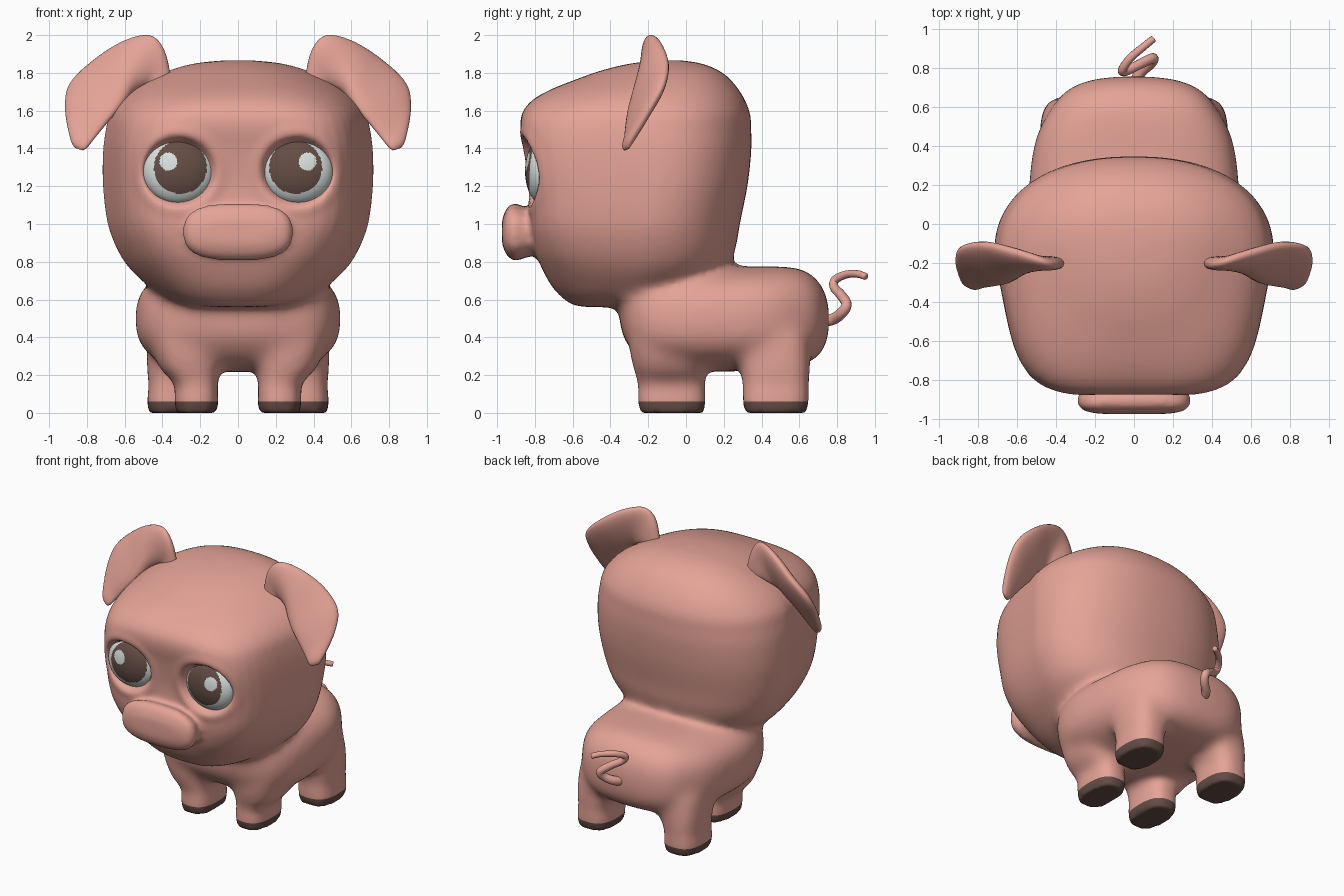
import bpy, bmesh, math
from mathutils import Vector

if "Cube" in bpy.data.objects:
    bpy.data.objects.remove(bpy.data.objects["Cube"])


def material(name, col):
    m = bpy.data.materials.new(name)
    m.diffuse_color = (*col, 1)
    m.use_nodes = True
    m.node_tree.nodes["Principled BSDF"].inputs["Base Color"].default_value = m.diffuse_color
    return m


PINK = material("pink skin", (0.79, 0.37, 0.31))
BROWN = material("dark brown", (0.13, 0.075, 0.06))
WHITE = material("eye white", (0.70, 0.76, 0.73))


def spline(rows, steps):
    """Catmull-Rom interpolation through rows of numbers."""
    out = []
    n = len(rows)
    for i in range(n - 1):
        p = [rows[max(0, min(n - 1, i + k))] for k in (-1, 0, 1, 2)]
        for s in range(steps):
            t = s / steps
            out.append([0.5 * (2 * b + (c - a) * t + (2 * a - 5 * b + 4 * c - d) * t * t
                               + (3 * b - a - 3 * c + d) * t ** 3) for a, b, c, d in zip(*p)])
    out.append(list(rows[-1]))
    return out


def unit(k, count, n):
    """Point on a unit superellipse."""
    a = 2 * math.pi * k / count
    c, s = math.cos(a), math.sin(a)
    r = (abs(c) ** n + abs(s) ** n) ** (-1 / n)
    return c * r, s * r


def loft(name, rings, mats):
    bm = bmesh.new()
    vs = [[bm.verts.new(p) for p in ring] for ring in rings]
    m = len(vs[0])
    for a, b in zip(vs, vs[1:]):
        for i in range(m):
            bm.faces.new((a[i], a[(i + 1) % m], b[(i + 1) % m], b[i]))
    bm.faces.new(vs[0])
    bm.faces.new(vs[-1])
    bmesh.ops.recalc_face_normals(bm, faces=bm.faces)
    me = bpy.data.meshes.new(name)
    bm.to_mesh(me)
    bm.free()
    ob = bpy.data.objects.new(name, me)
    bpy.context.collection.objects.link(ob)
    for mat in mats:
        me.materials.append(mat)
    me.shade_smooth()
    return ob


# Head: horizontal slices (z, half width, front y, back y, front squareness)
head_rows = [(.560, .16, -.54, -.30, 3), (.573, .27, -.60, -.22, 3), (.61, .38, -.655, -.10, 3),
             (.67, .475, -.71, .08, 3.2), (.76, .575, -.76, .21, 3.6), (.86, .64, -.80, .26, 4.2),
             (1.0, .69, -.825, .285, 5), (1.2, .715, -.825, .325, 6), (1.38, .715, -.85, .345, 6),
             (1.5, .70, -.875, .345, 5), (1.58, .68, -.87, .34, 4.2), (1.65, .63, -.82, .315, 3.6),
             (1.71, .56, -.72, .28, 3.1), (1.77, .46, -.57, .23, 2.7), (1.815, .36, -.44, .17, 2.5),
             (1.85, .23, -.29, .08, 2.4), (1.866, .08, -.14, -.02, 2.3)]


def head_ring(z, w, f, b, n):
    yc = f + 0.58 * (b - f)
    pts = []
    for k in range(72):
        front = k >= 36
        x, y = unit(k, 72, n if front else 2.3)
        taper = 1 + 0.18 * y if front else 1
        pts.append((x * w * taper, yc + y * ((yc - f) if front else (b - yc)), z))
    return pts


parts = [loft("head", [head_ring(*r) for r in spline(head_rows, 4)], [PINK])]

# Body: slices along y (y, half width, top z, bottom z)
body_rows = [(-.35, .20, .66, .46), (-.31, .38, .70, .36), (-.2, .49, .75, .26), (0, .54, .78, .22),
             (.25, .535, .775, .22), (.45, .50, .775, .23), (.6, .42, .765, .25), (.69, .34, .71, .29),
             (.74, .22, .63, .36), (.757, .08, .55, .44)]


def slice_y(y, w, top, bot, n):
    return [(x * w, y, (top + bot) / 2 + z * (top - bot) / 2) for x, z in (unit(k, 64, n) for k in range(64))]


parts.append(loft("body", [slice_y(*r, 2.8) for r in spline(body_rows, 4)], [PINK]))

# Snout: rounded slab, slices along y
snout_rows = [(-.70, .24, 1.07, .84), (-.84, .27, 1.085, .825), (-.90, .29, 1.11, .805),
              (-.94, .28, 1.095, .825), (-.965, .235, 1.05, .865), (-.975, .15, 1.01, .91)]
parts.append(loft("snout", [slice_y(*r, 2.8) for r in spline(snout_rows, 4)], [PINK]))

# Legs: horizontal slices (z, centre x, centre y, half x, half y)
front_leg = [(0, .22, -.075, .108, .168), (.06, .22, -.075, .115, .178), (.16, .225, -.077, .118, .178),
             (.25, .26, -.085, .165, .20), (.42, .28, -.09, .20, .22)]
rear_leg = [(0, .35, .475, .122, .163), (.06, .35, .475, .13, .173), (.16, .345, .475, .128, .175),
            (.25, .33, .47, .155, .19), (.42, .30, .46, .18, .19)]
for name, rows in (("front_leg", front_leg), ("rear_leg", rear_leg)):
    for side in (-1, 1):
        rings = [[(side * (cx + x * hx), cy + y * hy, z) for x, y in (unit(k, 40, 2.7) for k in range(40))]
                 for z, cx, cy, hx, hy in spline(rows, 4)]
        parts.append(loft(name, rings, [PINK]))

# Fuse head, body, snout and legs into one skin
bpy.ops.object.select_all(action='DESELECT')
for p in parts:
    p.select_set(True)
skin = parts[0]
bpy.context.view_layer.objects.active = skin
bpy.ops.object.join()
skin.name = "pig_skin"
mod = skin.modifiers.new("fuse", 'REMESH')
mod.mode = 'VOXEL'
mod.voxel_size = 0.018
bpy.ops.object.modifier_apply(modifier=mod.name)

# Soften everything a little, the neck, shoulders and hips a lot
group = skin.vertex_groups.new(name="blend")
for v in skin.data.vertices:
    x, y, z = v.co
    low = max(0, min(1, (z - .13) / .12))
    high = max(0, min(1, (1.0 - z) / .15))
    back = max(0, min(1, (y + .6) / .15))
    group.add([v.index], low * high * back, 'REPLACE')
for its, grp in ((8, ""), (50, "blend")):
    mod = skin.modifiers.new("soften", 'SMOOTH')
    mod.factor = 0.5
    mod.iterations = its
    mod.vertex_group = grp
    bpy.ops.object.modifier_apply(modifier=mod.name)
skin.data.materials.clear()
skin.data.materials.append(PINK)
skin.data.materials.append(BROWN)

# Eye sockets pressed in with a soft rim, and brown hooves below a cut
EYE = Vector((.315, -.762, 1.28))
bm = bmesh.new()
bm.from_mesh(skin.data)
for v in bm.verts:
    if v.co.y < -.55:
        d = math.hypot((abs(v.co.x) - EYE.x) / 1.06, v.co.z - EYE.z)
        t = max(0, min(1, (d - .14) / .05))
        v.co.y += .07 * (1 - t * t * (3 - 2 * t)) - .008 * math.exp(-((d - .21) / .03) ** 2)
bmesh.ops.bisect_plane(bm, geom=bm.verts[:] + bm.edges[:] + bm.faces[:], plane_co=(0, 0, .06), plane_no=(0, 0, 1))
for f in bm.faces:
    f.material_index = 1 if f.calc_center_median().z < .06 else 0
    f.smooth = True
bm.to_mesh(skin.data)
bm.free()

# Eyes: flattened balls with iris and highlight chosen by distance
for side in (-1, 1):
    bpy.ops.mesh.primitive_uv_sphere_add(segments=96, ring_count=64, radius=1, rotation=(math.pi / 2, 0, 0))
    eye = bpy.context.object
    eye.name = "eye"
    bpy.ops.object.transform_apply(rotation=True)
    for v in eye.data.vertices:
        v.co = (side * EYE.x + v.co.x * .187, EYE.y + v.co.y * .09, EYE.z + v.co.z * .172)
    for mat in (WHITE, BROWN):
        eye.data.materials.append(mat)
    for f in eye.data.polygons:
        x, y, z = f.center
        iris = math.hypot(side * x - .305, z - 1.30) < .14 and y < EYE.y
        shine = math.hypot(side * x - .368, z - 1.33) < .047
        f.material_index = 1 if iris and not shine else 0
    eye.data.shade_smooth()

# Ears: folded flaps, each station an outer edge point, inner edge point and half thickness
ear_rows = [(.35, -.20, 1.75, .45, -.20, 1.64, .03), (.39, -.21, 1.92, .47, -.19, 1.73, .035),
            (.47, -.19, 2.0, .54, -.215, 1.71, .04), (.61, -.14, 1.965, .59, -.265, 1.66, .045),
            (.77, -.10, 1.86, .64, -.295, 1.60, .045), (.89, -.12, 1.74, .70, -.31, 1.53, .04),
            (.915, -.19, 1.61, .76, -.32, 1.455, .03), (.89, -.28, 1.46, .80, -.33, 1.405, .022),
            (.865, -.30, 1.405, .82, -.325, 1.39, .01)]
stations = spline(ear_rows, 5)
mids = [(Vector(r[:3]) + Vector(r[3:6])) / 2 for r in stations]
for side in (-1, 1):
    rings = []
    for i, r in enumerate(stations):
        half = (Vector(r[:3]) - Vector(r[3:6])) / 2
        along = mids[min(i + 1, len(mids) - 1)] - mids[max(i - 1, 0)]
        nrm = half.cross(along).normalized() * r[6]
        ring = []
        for k in range(28):
            a, b = unit(k, 28, 2.3)
            p = mids[i] + half * a + nrm * b
            ring.append((side * p.x, p.y, p.z))
        rings.append(ring)
    loft("ear", rings, [PINK])

# Curly tail: swept tube
tail_pts = [(0, .70, .48), (.03, .775, .495), (.085, .825, .53), (.095, .85, .575), (.03, .82, .625),
            (-.04, .785, .665), (-.06, .79, .705), (-.02, .85, .733), (.05, .91, .735), (.10, .95, .722)]
path = [Vector(p) for p in spline(tail_pts, 6)]
rings = []
for i, p in enumerate(path):
    t = (path[min(i + 1, len(path) - 1)] - path[max(i - 1, 0)]).normalized()
    u = t.cross(Vector((0.6, -0.5, 0.6))).normalized()
    w = t.cross(u)
    rad = 0.032 - 0.014 * i / len(path)
    rings.append([p + rad * (u * math.cos(a) + w * math.sin(a)) for a in (k * math.pi / 6 for k in range(12))])
loft("tail", rings, [PINK])
